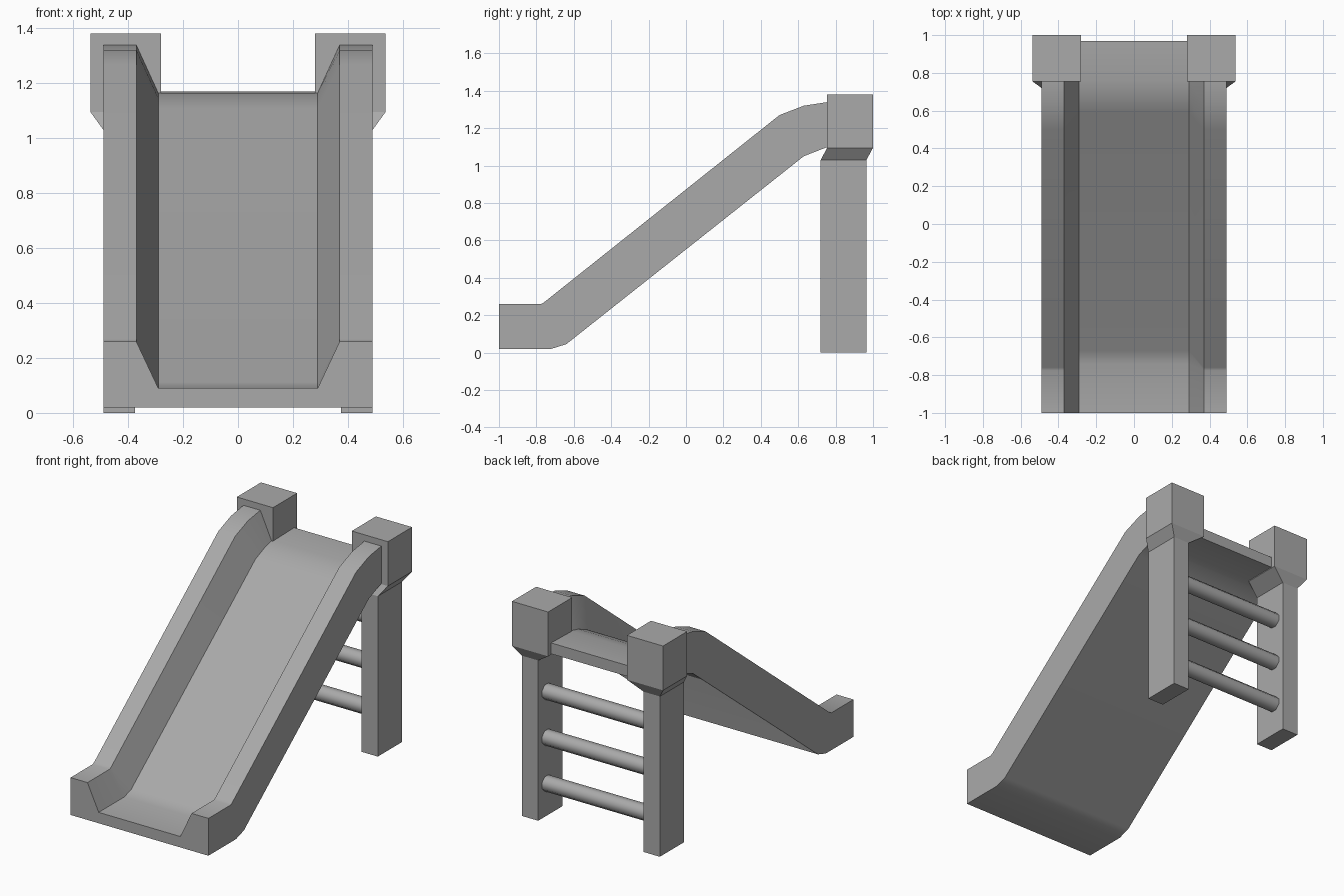
import bpy, bmesh, math

cube = bpy.data.objects.get("Cube")
if cube:
    bpy.data.objects.remove(cube, do_unlink=True)

grey = bpy.data.materials.new("plain grey")
grey.use_nodes = True
grey.diffuse_color = (0.4, 0.4, 0.4, 1)
grey.node_tree.nodes["Principled BSDF"].inputs["Base Color"].default_value = (0.4, 0.4, 0.4, 1)


def loft(name, rings, smooth=None):
    """Join matching rings of points into a closed solid."""
    bm = bmesh.new()
    loops = [[bm.verts.new(p) for p in ring] for ring in rings]
    n = len(loops[0])
    for a, b in zip(loops, loops[1:]):
        for i in range(n):
            j = (i + 1) % n
            bm.faces.new((a[i], a[j], b[j], b[i]))
    bm.faces.new(loops[0])
    bm.faces.new(loops[-1])
    bmesh.ops.recalc_face_normals(bm, faces=bm.faces)
    mesh = bpy.data.meshes.new(name)
    bm.to_mesh(mesh)
    bm.free()
    mesh.materials.append(grey)
    obj = bpy.data.objects.new(name, mesh)
    bpy.context.collection.objects.link(obj)
    if smooth:
        bpy.ops.object.select_all(action="DESELECT")
        obj.select_set(True)
        bpy.context.view_layer.objects.active = obj
        bpy.ops.object.shade_smooth_by_angle(angle=math.radians(smooth))
    return obj


# Slide: side profiles (y, z) of the underside, trough floor and rim
under = [(-1, .02), (-.72, .02), (-.64, .045), (.63, 1.05), (.72, 1.085), (.76, 1.1), (.97, 1.1)]
floor = [(-1, .09), (-.74, .09), (-.67, .112), (.59, 1.108), (.68, 1.145), (.76, 1.165), (.97, 1.17)]
rim = [(-1, .26), (-.775, .26), (-.76, .268), (.5, 1.27), (.63, 1.32), (.76, 1.34), (.97, 1.34)]
OUTER, INNER, TROUGH = .49, .37, .29

sections = []
for u, f, r in zip(under, floor, rim):
    half = [(OUTER, *u), (OUTER, *r), (INNER, *r), (TROUGH, *f)]
    sections.append(half + [(-x, y, z) for x, y, z in reversed(half)])
loft("slide", sections, smooth=30)


# Posts: slim legs flaring into square heads
def rectangle(side, x0, x1, y0, y1, z):
    return [(side * x, y, z) for x, y in ((x0, y0), (x1, y0), (x1, y1), (x0, y1))]


for side, label in ((1, "left"), (-1, "right")):
    leg = (side, .375, .49, .72, .965)
    head = (side, .28, .537, .755, 1)
    loft(label + "_post", [rectangle(*leg, 0), rectangle(*leg, 1.03),
                           rectangle(*head, 1.095), rectangle(*head, 1.38)])

# Ladder rungs
SIDES, RADIUS = 8, .05
for k in range(3):
    z = .21 + .295 * k
    angles = [math.tau * (i + .5) / SIDES for i in range(SIDES)]
    loft(f"rung_{k + 1}", [[(x, .88 + RADIUS * math.cos(a), z + RADIUS * math.sin(a))
                            for a in angles] for x in (-.4, .4)], smooth=50)
